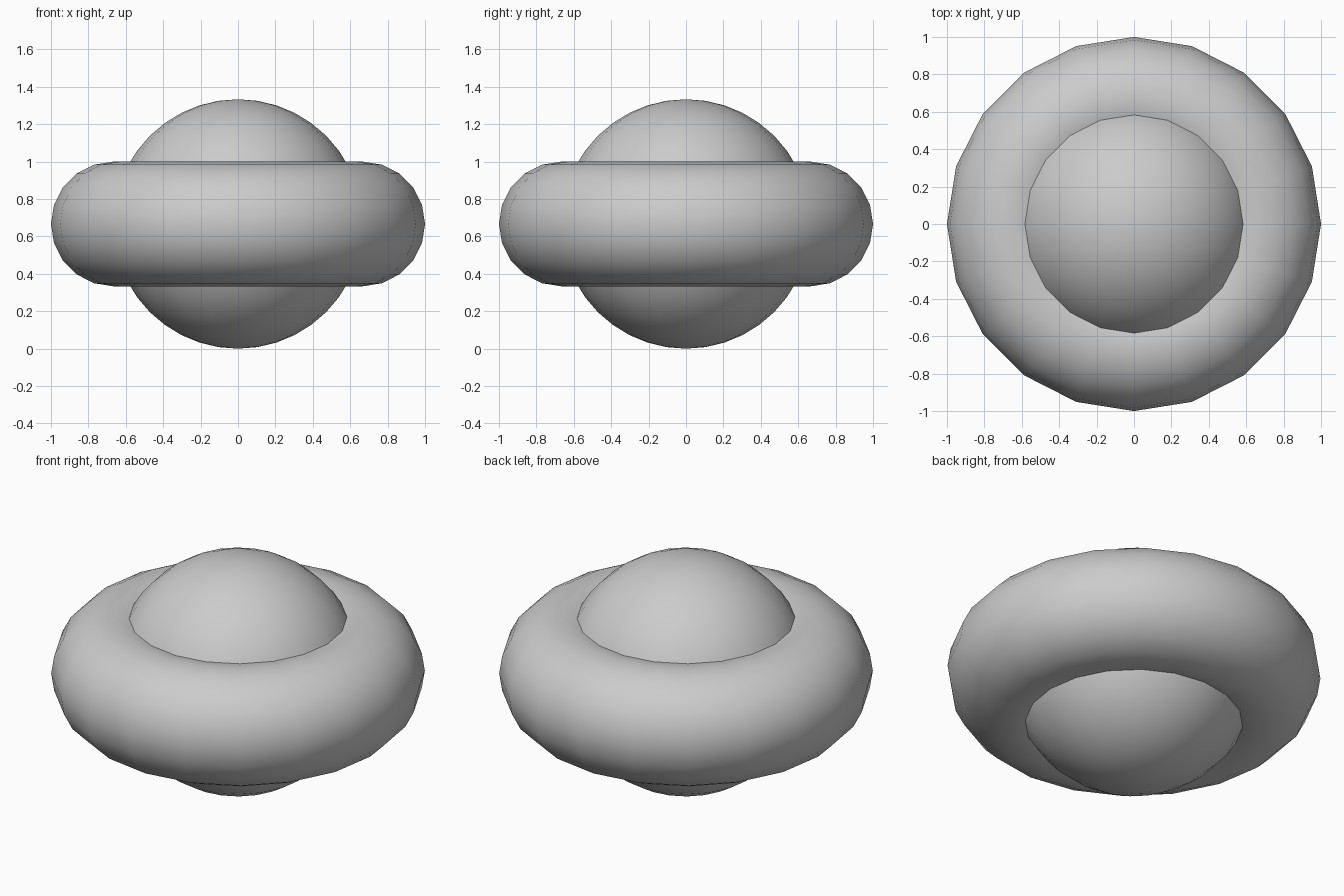
import bpy
import math

if "Cube" in bpy.data.objects:
    bpy.data.objects.remove(bpy.data.objects["Cube"])

R = 2 / 3    # sphere radius, ring centre-line radius and centre height
SIDES = 20


def finish(name):
    obj = bpy.context.object
    obj.name = name
    bpy.ops.object.shade_smooth()
    return obj


# Central ball
bpy.ops.mesh.primitive_uv_sphere_add(segments=SIDES, ring_count=SIDES,
                                     radius=R, location=(0, 0, R))
finish("ball")

# Thick ring around the ball
bpy.ops.mesh.primitive_torus_add(major_segments=SIDES, minor_segments=SIDES,
                                 major_radius=R, minor_radius=R / 2,
                                 location=(0, 0, R))
finish("ring")
